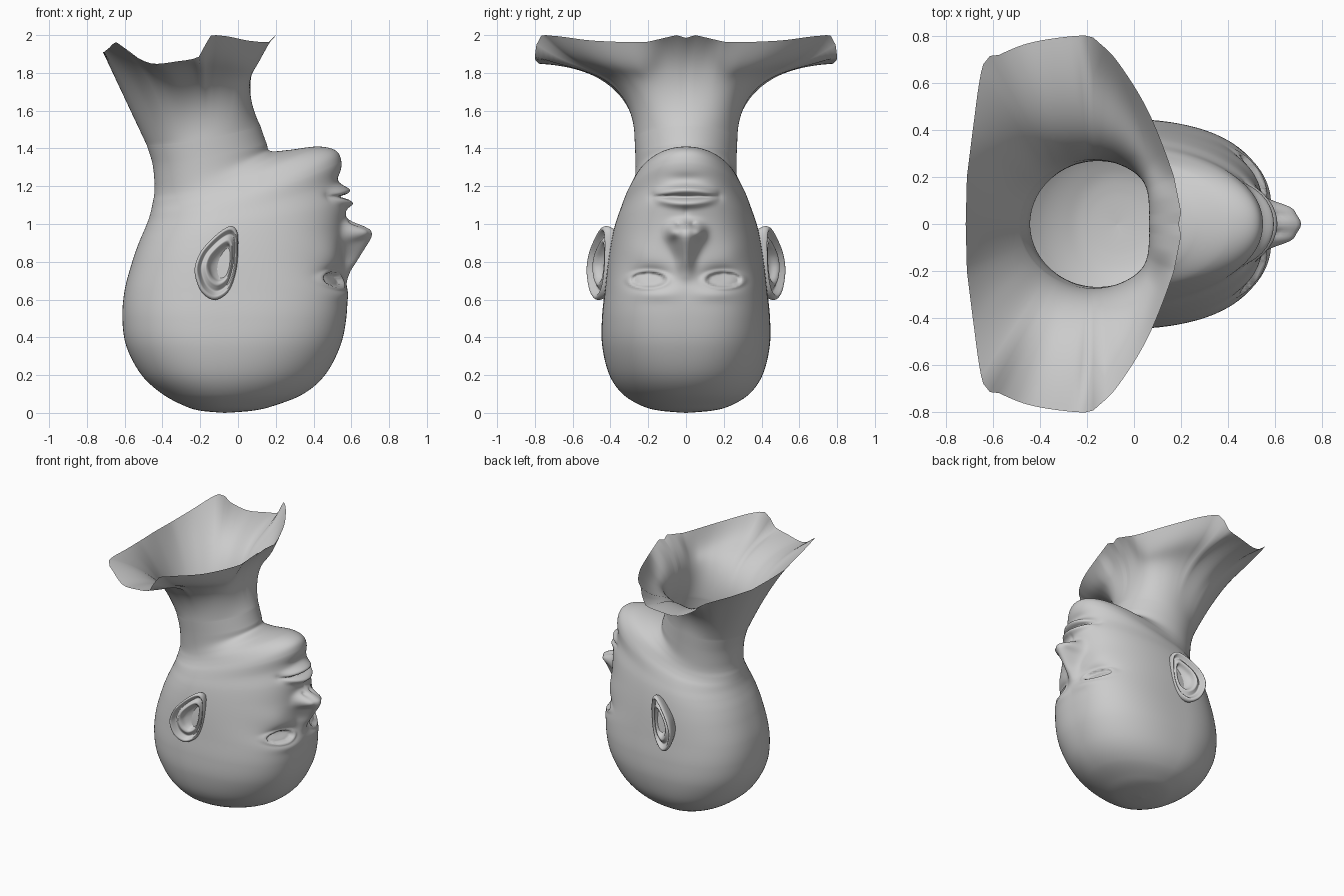
import bpy, bmesh
from math import sin, cos, pi, exp, atan2
from mathutils import Vector

if "Cube" in bpy.data.objects:
    bpy.data.objects.remove(bpy.data.objects["Cube"])

HALF, SUB = 80, 18
THETA = [pi * (i / HALF) ** 1.35 for i in range(HALF + 1)]   # denser on the face

# Tilted cross-sections: back x, back z, front x, front z, half width, widest x, squareness
KEYS = [
    (-.07, .0, -.07, .0, .0, -.07, 2.0), (-.20, .012, .08, .012, .14, -.07, 2.0),
    (-.285, .038, .19, .038, .235, -.08, 2.05), (-.40, .1, .345, .1, .335, -.09, 2.15),
    (-.51, .2, .46, .2, .405, -.1, 2.3), (-.59, .35, .54, .35, .443, -.1, 2.5),
    (-.612, .5, .573, .5, .445, -.1, 2.65), (-.60, .65, .578, .65, .43, -.1, 2.65),
    (-.56, .8, .56, .8, .413, -.1, 2.5), (-.525, .9, .56, .95, .395, -.1, 2.35),
    (-.495, .97, .56, 1.1, .375, -.1, 2.2), (-.475, 1.02, .54, 1.22, .352, -.1, 2.1),
    (-.463, 1.06, .547, 1.33, .33, -.1, 2.1), (-.456, 1.09, .515, 1.39, .308, -.1, 2.1),
    (-.45, 1.12, .42, 1.41, .29, -.11, 2.1), (-.443, 1.16, .27, 1.392, .276, -.13, 2.0),
    (-.442, 1.22, .172, 1.387, .268, -.15, 2.0), (-.453, 1.32, .15, 1.43, .268, -.16, 2.0),
    (-.484, 1.42, .118, 1.52, .272, -.17, 2.0)]
# Cut edge of the shoulders, front to back
EDGE = [(.19, 0, 1.985), (.2, .05, 2), (.17, .2, 1.965), (.06, .48, 1.97), (-.07, .69, 1.995),
        (-.155, .775, 1.99), (-.2, .8, 1.89), (-.33, .79, 1.86), (-.46, .765, 1.85),
        (-.57, .72, 1.9), (-.64, .68, 1.96), (-.685, .4, 1.93), (-.71, .2, 1.91), (-.715, 0, 1.91)]
NOSE = [(.69, 0), (.75, .03), (.8, .068), (.87, .112), (.92, .143), (.95, .153), (.98, .135),
        (1.0, .07), (1.025, .01), (1.05, 0)]


def catmull(p, i, t):
    a, b, c, d = (p[max(0, min(len(p) - 1, i + k))] for k in (-1, 0, 1, 2))
    return [.5 * (2 * B + (C - A) * t + (2 * A - 5 * B + 4 * C - D) * t * t
                  + (3 * B - A - 3 * C + D) * t ** 3) for A, B, C, D in zip(a, b, c, d)]


def lerp_table(tab, x):
    if x <= tab[0][0]:
        return tab[0][1]
    for (a, u), (b, v) in zip(tab, tab[1:]):
        if x <= b:
            return u + (v - u) * (x - a) / (b - a)
    return tab[-1][1]


def smoothstep(a, b, x):
    t = min(1, max(0, (x - a) / (b - a)))
    return t * t * (3 - 2 * t)


def bump(v, centre, size):
    return exp(-((v - centre) / size) ** 2)


def face(y, z):
    """Forward push of the facial features."""
    ridge = sum(lerp_table(NOSE, z + o) for o in (-.014, 0, .014)) / 3
    width = .042 + .03 * smoothstep(.8, .94, z)
    d = ridge * exp(-abs(y / width) ** 2.3)
    d += .055 * bump(y, .072, .03) * bump(z, .955, .035)            # nostril wings
    d -= .03 * bump(y, .037, .016) * bump(z, 1.0, .012)             # nostrils
    d += .012 * bump(y, .16, .12) * bump(z, .63, .035)              # brow
    d -= .055 * bump(y, .185, .1) * bump(z, .72, .052)              # eye socket
    e = (((y - .2) / .083) ** 2 + ((z - .705) / .036) ** 2) ** .5
    d += .014 * bump(e, 1.25, .22)                                  # eyelids
    if e < 1.05:
        d += -.012 + .018 * (1 - e * e)                             # eyeball
    d += .01 * bump(y, .25, .08) * bump(z, .85, .07)                # cheekbone
    d += .018 * bump(y, 0, .13) * bump(z, 1.11, .07)                # muzzle
    m = max(0, 1 - (y / .175) ** 2)
    gap = .01 + .026 * m                                            # lips close at the corners
    d += m ** .7 * (.032 * bump(z, 1.145 - gap, .022) + .042 * bump(z, 1.145 + gap, .024)
                    - .035 * bump(z, 1.145, .009))
    d -= .014 * bump(y, .165, .03) * bump(z, 1.145, .025)           # mouth corners
    d -= .012 * bump(y, 0, .1) * bump(z, 1.24, .03)                 # chin crease
    d -= .006 * bump(y, 0, .016) * bump(z, 1.065, .025)             # groove over the lip
    return d


def section(k):
    xb, zb, xf, zf, w, xw, n = k
    pts = []
    for th in THETA:
        c, s = cos(th), max(0, sin(th))
        nn = n if c > 0 else 2 + (n - 2) * .5
        x = xw + ((xf - xw) if c > 0 else (xw - xb)) * (abs(c) ** (2 / nn)) * (1 if c > 0 else -1)
        y = w * s ** (2 / nn) if s > 1e-6 else 0
        q = min(1, max(0, (x - xb) / max(1e-6, xf - xb)))
        z = zb + (zf - zb) * q ** 1.7
        if x > .1 and .45 < z < 1.36:
            x += face(y, z) * min(1, (x - .1) / .2)
        pts.append(Vector((x, y, z)))
    return pts


def edge_point(th):
    angs = [atan2(y, x + .17) for x, y, z in EDGE]
    for i in range(len(EDGE) - 1):
        if th <= angs[i + 1] + 1e-6:
            t = (th - angs[i]) / (angs[i + 1] - angs[i])
            p = Vector(catmull(EDGE, i, t)) if 1 < i < 11 else Vector(EDGE[i]).lerp(Vector(EDGE[i + 1]), t)
            p.z = min(2, p.z)
            return p
    return Vector(EDGE[-1])


def make_object(name, rings):
    """Skin a list of closed rings of points."""
    bm = bmesh.new()
    vs = [[bm.verts.new(p) for p in r] for r in rings]
    n = len(rings[0])
    for a, b in zip(vs, vs[1:]):
        for i in range(n):
            bm.faces.new((a[i], a[(i + 1) % n], b[(i + 1) % n], b[i]))
    bmesh.ops.remove_doubles(bm, verts=bm.verts, dist=1e-5)
    bmesh.ops.recalc_face_normals(bm, faces=bm.faces)
    for f in bm.faces:
        f.smooth = True
    me = bpy.data.meshes.new(name)
    bm.to_mesh(me)
    bm.free()
    ob = bpy.data.objects.new(name, me)
    bpy.context.collection.objects.link(ob)
    return ob


def mirrored(half):
    return half + [Vector((p.x, -p.y, p.z)) for p in half[-2:0:-1]]


# Head and neck
halves = []
for i in range(len(KEYS) - 1):
    for j in range(SUB):
        k = catmull(KEYS, i, j / SUB)
        k[4] = max(0, k[4])
        halves.append(section(k))
neck = section(KEYS[-1])

# Flare from neck to the cut shoulder edge, with the front strip turned up
STEPS = 36
flare = []
for th, a, b in zip(THETA, neck, [edge_point(th) for th in THETA]):
    side, front = sin(th) ** 2, max(0, cos(th)) ** 2
    c = (Vector((a.x, a.y * 1.03, 1.84)) * side + Vector((-.02, a.y * .9, 1.8)) * front
         + (a + b) / 2 * max(0, 1 - side - front))
    flare.append((a, c, b, smoothstep(.3, .8, th) * (1 - smoothstep(1.5, 1.7, th))))
for j in range(STEPS + 1):
    t = j / STEPS
    dip = Vector((0, 0, -.065 * sin(pi * t ** 3)))
    halves.append([a * (1 - t) ** 2 + c * 2 * t * (1 - t) + b * t * t + dip * w
                   for a, c, b, w in flare])
make_object("head_and_shoulders", [mirrored(h) for h in halves])

# Ears: concentric rings from the back, over the rim, into the bowl
OUTLINE = [(-.03, .988), (-.002, .95), (.0, .85), (-.01, .75), (-.04, .66), (-.085, .612),
           (-.14, .6), (-.2, .65), (-.23, .75), (-.205, .84), (-.15, .91), (-.08, .97)]
RINGS = [(.75, -.09), (.93, -.035), (1, 0), (.97, .02), (.9, .024), (.84, .01), (.77, -.004),
         (.68, .006), (.6, .016), (.52, .008), (.44, -.02), (.25, -.035), (.001, -.037)]
outline = []
N = len(OUTLINE)
for i in range(N):
    loop = [OUTLINE[(i + k) % N] for k in (-1, 0, 1, 2)]
    outline += [catmull(loop, 1, j / 6) for j in range(6)]
cx, cz = -.08, .80
ear_rings = []
for i in range(len(RINGS) - 1):
    for j in range(4):
        s, h = catmull(RINGS, i, j / 4)
        ring = []
        for ox, oz in outline:
            x, z = cx + (ox - cx) * s, cz + (oz - cz) * s
            ring.append(Vector((x, .403 + .45 * -x + h, z)))
        ear_rings.append(ring)
ear = make_object("ears", ear_rings)
mod = ear.modifiers.new("mirror", 'MIRROR')
mod.use_axis = (False, True, False)
mod.use_mirror_merge = False
